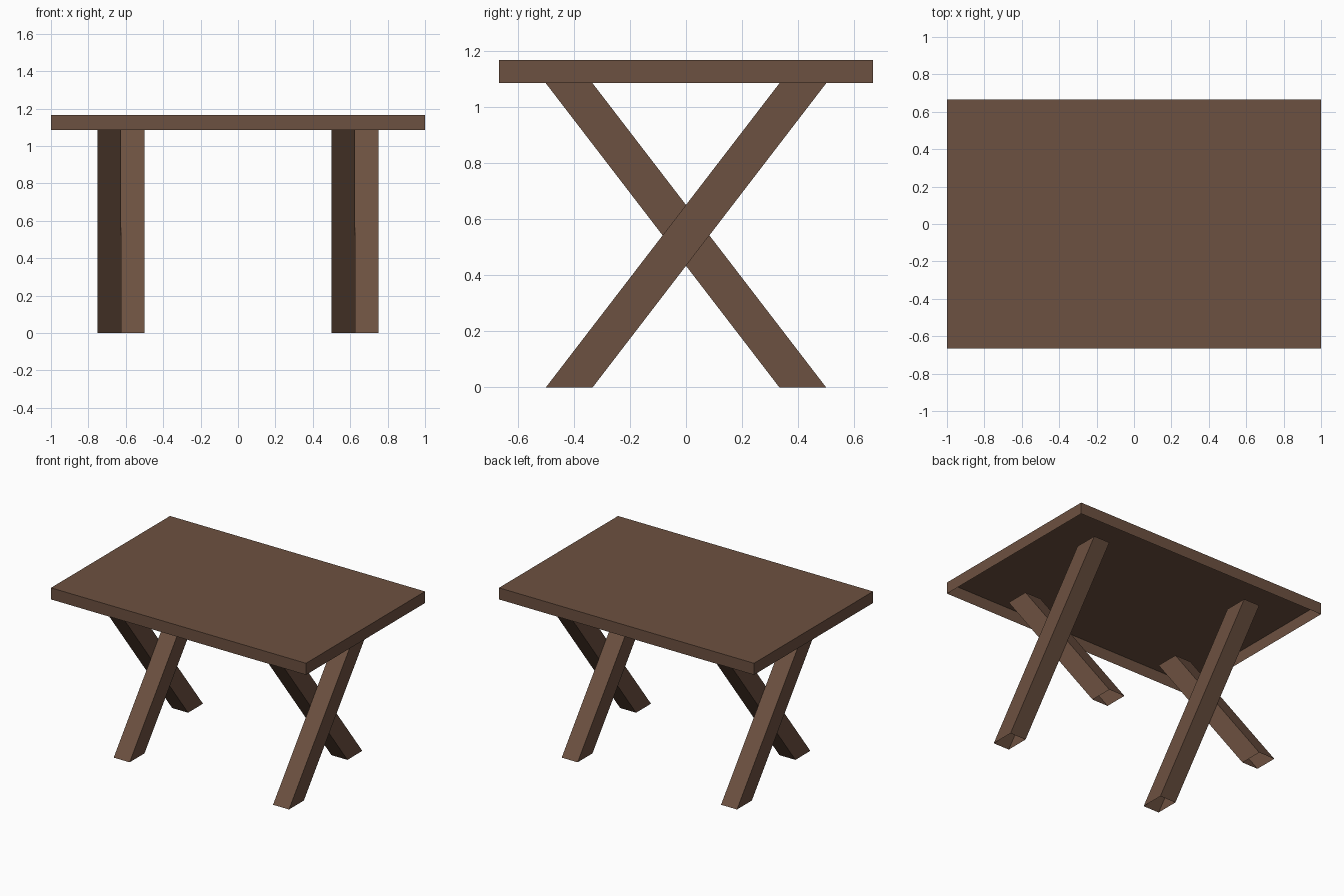
import bpy, bmesh
from mathutils import Vector

if "Cube" in bpy.data.objects:
    bpy.data.objects.remove(bpy.data.objects["Cube"])

wood = bpy.data.materials.new("brown wood")
wood.diffuse_color = (0.152, 0.082, 0.052, 1)
wood.use_nodes = True
wood.node_tree.nodes["Principled BSDF"].inputs["Base Color"].default_value = wood.diffuse_color

TOP_Z, UNDER_Z = 1.167, 1.085


def open_box(name, centre, size, open_dirs, lean=0.0):
    """Box without the faces pointing along open_dirs; lean shears y by height."""
    bm = bmesh.new()
    bmesh.ops.create_cube(bm, size=1)
    bm.normal_update()
    gone = [f for f in bm.faces if round(f.normal.z) in open_dirs]
    bmesh.ops.delete(bm, geom=gone, context='FACES')
    for v in bm.verts:
        shear = lean * v.co.z
        v.co = Vector(a * b for a, b in zip(v.co, size)) + Vector(centre)
        v.co.y += shear
    mesh = bpy.data.meshes.new(name)
    bm.to_mesh(mesh)
    bm.free()
    mesh.materials.append(wood)
    obj = bpy.data.objects.new(name, mesh)
    bpy.context.collection.objects.link(obj)
    return obj


# Tabletop: shallow tray, hollow underneath
open_box("tabletop", (0, 0, (TOP_Z + UNDER_Z) / 2),
         (2, 1.3333, TOP_Z - UNDER_Z), {-1})

# Crossed legs: open slanted tubes, side by side in each pair
for side, pair_x in (("left", -0.625), ("right", 0.625)):
    for lean_name, offset, lean in (("back_leaning", 0.0625, 0.8333),
                                    ("front_leaning", -0.0625, -0.8333)):
        open_box(f"{side}_{lean_name}_leg", (pair_x + offset, 0, UNDER_Z / 2),
                 (0.125, 0.1667, UNDER_Z), {-1, 1}, lean)
